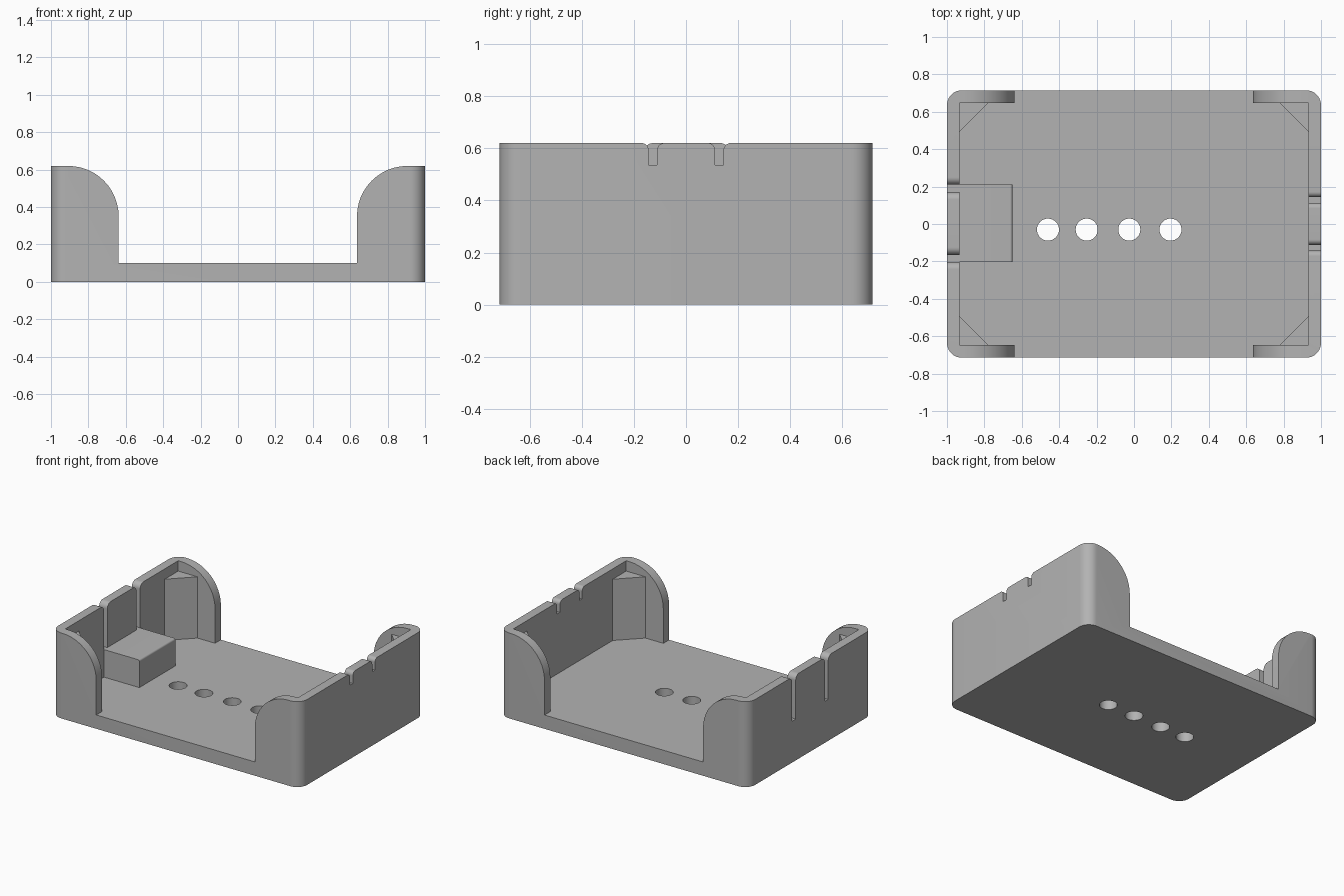
import bpy
import math
from mathutils import Vector

old = bpy.data.objects.get("Cube")
if old:
    bpy.data.objects.remove(old, do_unlink=True)

HALF_X, HALF_Y, TOP, FLOOR = 1.0, 0.715, 0.62, 0.1
IN_X, IN_Y = 0.934, 0.648

grey = bpy.data.materials.new("plain grey")
grey.use_nodes = True
COLOUR = (0.45, 0.45, 0.45, 1)
grey.diffuse_color = COLOUR
grey.node_tree.nodes["Principled BSDF"].inputs["Base Color"].default_value = COLOUR


def arc(cx, cy, r, start, end, steps=12):
    """Points on an arc, angles in degrees."""
    angles = [math.radians(start + (end - start) * i / steps) for i in range(steps + 1)]
    return [(cx + r * math.cos(a), cy + r * math.sin(a)) for a in angles]


def prism(name, profile, axis, low, high):
    """Extrude a 2D profile along x (profile y,z), y (x,z) or z (x,y)."""
    place = {"x": lambda u, v, w: (w, u, v),
             "y": lambda u, v, w: (u, w, v),
             "z": lambda u, v, w: (u, v, w)}[axis]
    n = len(profile)
    verts = [place(u, v, w) for w in (low, high) for u, v in profile]
    faces = [list(range(n))[::-1], list(range(n, 2 * n))]
    faces += [(i, (i + 1) % n, (i + 1) % n + n, i + n) for i in range(n)]
    if axis == "y":
        faces = [tuple(reversed(f)) for f in faces]
    mesh = bpy.data.meshes.new(name)
    mesh.from_pydata(verts, [], faces)
    mesh.materials.append(grey)
    obj = bpy.data.objects.new(name, mesh)
    bpy.context.collection.objects.link(obj)
    return obj


def rect(u0, u1, v0, v1):
    return [(u0, v0), (u1, v0), (u1, v1), (u0, v1)]


def flared_slot(a, b, bottom, r):
    """Slot from a to b, open at the top, with rounded lips of radius r."""
    right = arc(b + r, TOP - r, r, 180, 90)
    left = arc(a - r, TOP - r, r, 90, 0)
    return ([(a, bottom), (b, bottom)] + right
            + [(b + r, TOP + 0.2), (a - r, TOP + 0.2)] + left)


def cut(target, cutter):
    mod = target.modifiers.new("cut", "BOOLEAN")
    mod.operation = "DIFFERENCE"
    mod.solver = "EXACT"
    mod.object = cutter
    bpy.context.view_layer.objects.active = target
    bpy.ops.object.modifier_apply(modifier=mod.name)
    bpy.data.objects.remove(cutter, do_unlink=True)


def smooth(obj):
    bpy.ops.object.select_all(action="DESELECT")
    obj.select_set(True)
    bpy.context.view_layer.objects.active = obj
    bpy.ops.object.shade_smooth_by_angle(angle=math.radians(30))


# Tray with rounded upright corners
R = 0.08
outline = []
for i, (sx, sy) in enumerate([(1, 1), (-1, 1), (-1, -1), (1, -1)]):
    outline += arc(sx * (HALF_X - R), sy * (HALF_Y - R), R, 90 * i, 90 * i + 90, 10)
tray = prism("tray", outline, "z", 0, TOP)

# Hollow inside, and wide rounded opening through front and back
cut(tray, prism("cavity_cutter", rect(-IN_X, IN_X, -IN_Y, IN_Y), "z", FLOOR, 1))
cut(tray, prism("opening_cutter", flared_slot(-0.638, 0.636, FLOOR, 0.27), "y", -1, 1))

# Deep cable slots in one end wall, short ones in the other
BLOCK_TOP = 0.3
for a, b in [(0.17, 0.21), (-0.203, -0.165)]:
    cut(tray, prism("slot_cutter", flared_slot(a, b, BLOCK_TOP, 0.04), "x", -1.1, -0.9))
for a, b in [(0.112, 0.144), (-0.143, -0.111)]:
    cut(tray, prism("slot_cutter", flared_slot(a, b, 0.536, 0.028), "x", 0.9, 1.1))

# Row of round holes in the floor
for x in (-0.46, -0.253, -0.025, 0.195):
    cut(tray, prism("hole_cutter", arc(x, -0.03, 0.059, 0, 348.75, 31), "z", -0.1, 0.2))
smooth(tray)

# Triangular braces in the inner corners
LEG, SINK = 0.155, 0.01
for sx, sx_name in ((-1, "right"), (1, "left")):
    for sy, sy_name in ((-1, "front"), (1, "back")):
        x, y = sx * (IN_X + SINK), sy * (IN_Y + SINK)
        leg = LEG + 2 * SINK
        corner = [(x, y), (x - sx * leg, y), (x, y - sy * leg)]
        if sx * sy < 0:
            corner.reverse()
        prism(f"{sy_name}_{sx_name}_brace", corner, "z", FLOOR - SINK, 0.545)

# Block on the floor between the deep slots, with a softened top edge
r = 0.013
edge_x = -0.65
block_profile = [(-IN_X, FLOOR), (edge_x, FLOOR)]
block_profile += arc(edge_x - r, BLOCK_TOP - r, r, 0, 90, 6) + [(-IN_X, BLOCK_TOP)]
block = prism("cable_block", block_profile, "y", -0.203, 0.21)
smooth(block)
